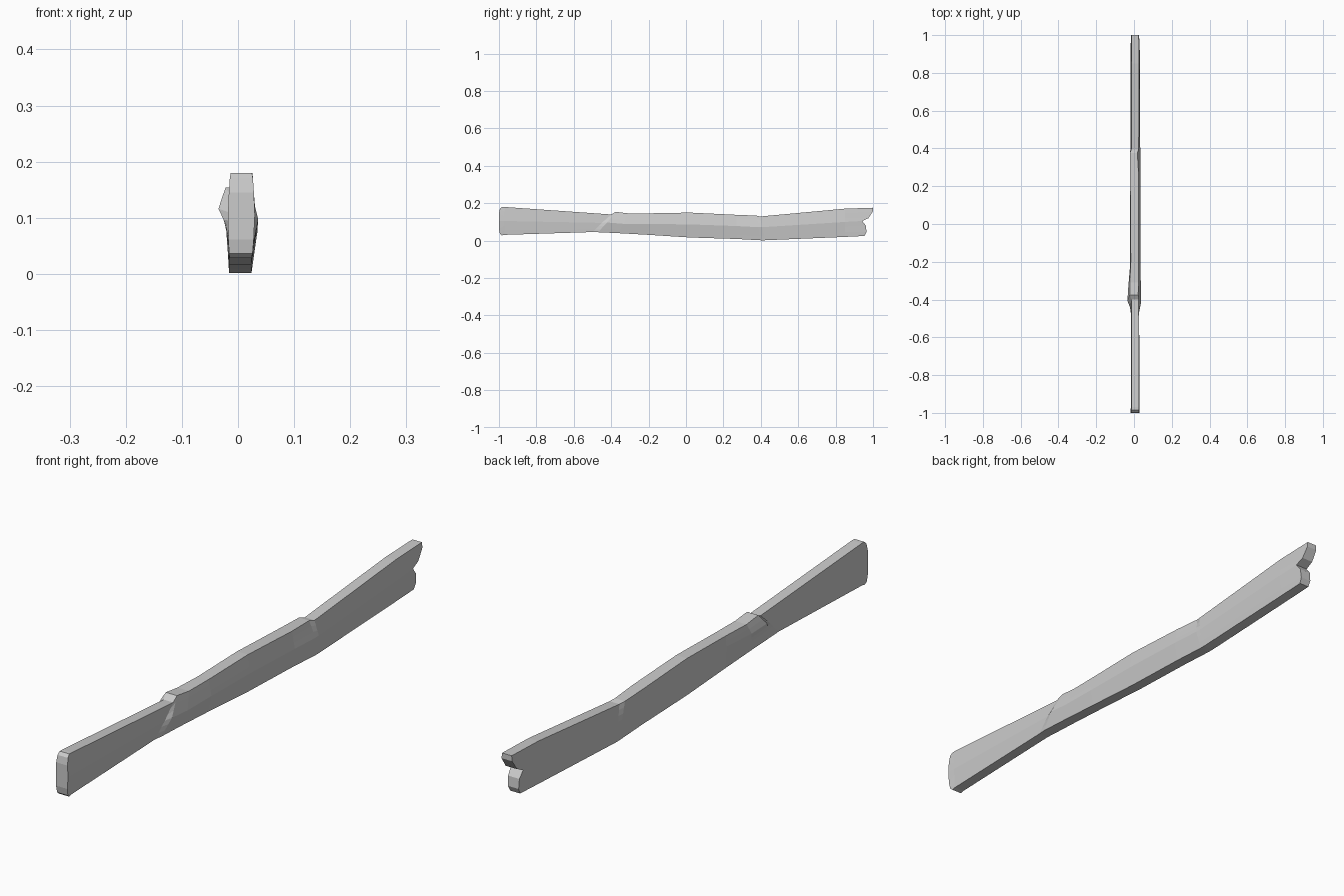
import bpy, bmesh

# Plank stations: y at bottom, y at top, z bottom / ridge / top,
# left x (bottom, ridge, top), right x (bottom, ridge, top), extra left bulge
STATIONS = [
    (-0.97, -0.97, .031, .105, .180, -.015, -.017, -.013, .024, .030, .026, 0),
    (-0.50, -0.40, .046, .095, .140, -.015, -.017, -.013, .023, .027, .025, 0),
    (-0.47, -0.375, .045, .097, .154, -.016, -.023, -.022, .026, .036, .022, .014),
    (-0.36, -0.31, .040, .090, .146, -.016, -.022, -.022, .025, .036, .024, .009),
    (-0.20, -0.20, .031, .089, .146, -.016, -.020, -.017, .024, .035, .025, 0),
    (0.02, 0.02, .017, .087, .150, -.016, -.020, -.018, .024, .035, .025, 0),
    (0.27, 0.27, .009, .078, .138, -.016, -.021, -.021, .024, .035, .024, 0),
    (0.40, 0.375, .002, .072, .134, -.016, -.020, -.022, .024, .034, .018, 0),
    (0.42, 0.395, .002, .072, .129, -.016, -.018, -.014, .024, .033, .025, 0),
    (0.85, 0.85, .020, .100, .171, -.015, -.018, -.013, .024, .032, .026, 0),
]
# End outlines in (y, z), bottom to top: chamfered butt and split tip
BUTT = [(-.985, .028), (-1, .040), (-1, .105), (-1, .165), (-.985, .180)]
TIP = [(.955, .025), (.965, .045), (.962, .080), (.942, .105),
       (.975, .120), (1, .157), (1, .176)]
N = len(TIP)


def mix(a, b, c, t):
    return a + (b - a) * t * 2 if t < .5 else b + (c - b) * (t * 2 - 1)


def section(s):
    yb, yt, zb, zm, zt, lb, lm, lt, rb, rm, rt, bulge = s
    left, right = [], []
    for i in range(N):
        t = i / (N - 1)
        y, z = yb + (yt - yb) * t, mix(zb, zm, zt, t)
        extra = bulge * max(0, 1 - abs(t - .7) * 4)
        left.append((mix(lb, lm, lt, t) - extra, y, z))
        right.append((mix(rb, rm, rt, t), y, z))
    return left, right


def end_section(outline):
    left, right = [], []
    for i in range(N):
        f = i / (N - 1) * (len(outline) - 1)
        k = min(int(f), len(outline) - 2)
        (y0, z0), (y1, z1) = outline[k], outline[k + 1]
        y, z = y0 + (y1 - y0) * (f - k), z0 + (z1 - z0) * (f - k)
        t = i / (N - 1)
        left.append((mix(-.015, -.018, -.013, t), y, z))
        right.append((mix(.024, .030, .025, t), y, z))
    return left, right


# Loft the plank through all sections and close both ends with strips
bm = bmesh.new()
rings = []
for left, right in [end_section(BUTT)] + [section(s) for s in STATIONS] + [end_section(TIP)]:
    rings.append([bm.verts.new(p) for p in left + right[::-1]])
for a, b in zip(rings, rings[1:]):
    for i in range(2 * N):
        j = (i + 1) % (2 * N)
        bm.faces.new((a[i], a[j], b[j], b[i]))
for r in (rings[0], rings[-1]):
    for i in range(N - 1):
        bm.faces.new((r[i], r[i + 1], r[-2 - i], r[-1 - i]))
bmesh.ops.recalc_face_normals(bm, faces=bm.faces[:])
mesh = bpy.data.meshes.new("weathered_plank")
bm.to_mesh(mesh)
bm.free()
bpy.context.collection.objects.link(bpy.data.objects.new("weathered_plank", mesh))
